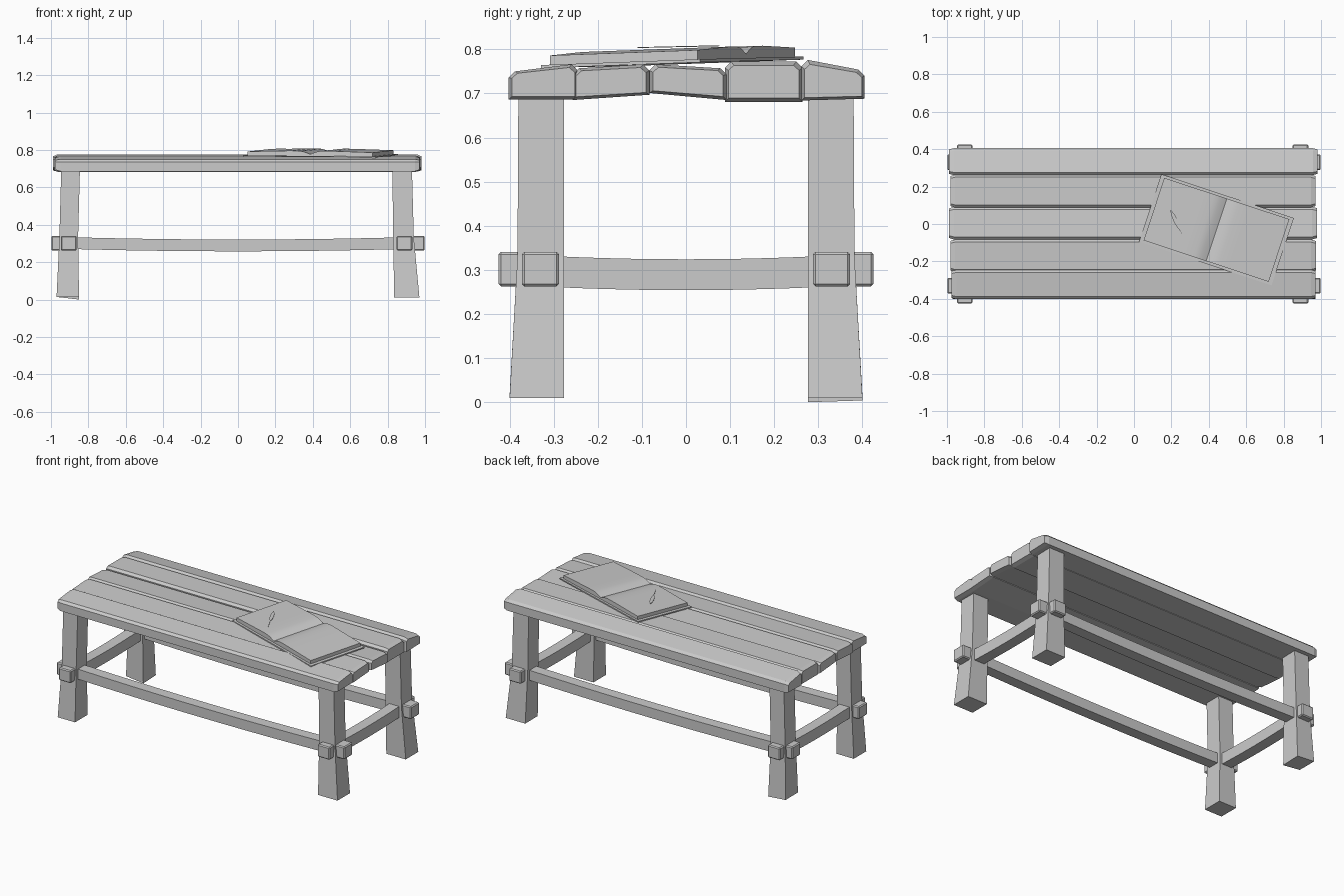
import bpy, bmesh, math
from mathutils import Matrix, Vector

cube = bpy.data.objects.get("Cube")
if cube:
    bpy.data.objects.remove(cube, do_unlink=True)

grey = bpy.data.materials.new("plain_grey")
grey.use_nodes = True
tone = (0.6, 0.6, 0.6, 1)
grey.diffuse_color = tone
grey.node_tree.nodes["Principled BSDF"].inputs["Base Color"].default_value = tone


def loft(name, rings, bevel=0.0, smooth=False):
    """Skin a row of equal-sized rings and cap both ends."""
    bm = bmesh.new()
    rows = [[bm.verts.new(p) for p in ring] for ring in rings]
    n = len(rows[0])
    for a, b in zip(rows, rows[1:]):
        for i in range(n):
            j = (i + 1) % n
            bm.faces.new((a[i], a[j], b[j], b[i]))
    bm.faces.new(rows[0])
    bm.faces.new(rows[-1])
    bmesh.ops.recalc_face_normals(bm, faces=bm.faces)
    mesh = bpy.data.meshes.new(name)
    bm.to_mesh(mesh)
    bm.free()
    mesh.materials.append(grey)
    obj = bpy.data.objects.new(name, mesh)
    bpy.context.collection.objects.link(obj)
    if bevel:
        mod = obj.modifiers.new("worn_edges", "BEVEL")
        mod.width = bevel
        mod.segments = 1
    if smooth:
        bpy.ops.object.select_all(action="DESELECT")
        obj.select_set(True)
        bpy.context.view_layer.objects.active = obj
        bpy.ops.object.shade_smooth_by_angle(angle=math.radians(30))
    return obj


# Table top: (name, y0, y1, bottom z0, bottom z1, top z0, top z1, x start, x end)
planks = [
    ("front_plank", -0.402, -0.245, 0.686, 0.686, 0.750, 0.766, -0.975, 0.970),
    ("front_middle_plank", -0.257, -0.083, 0.685, 0.697, 0.757, 0.766, -0.982, 0.972),
    ("middle_plank", -0.083, 0.092, 0.701, 0.685, 0.766, 0.757, -0.988, 0.978),
    ("back_middle_plank", 0.088, 0.264, 0.681, 0.681, 0.772, 0.772, -0.982, 0.970),
    ("back_plank", 0.262, 0.405, 0.684, 0.688, 0.776, 0.754, -0.990, 0.982),
]
for name, y0, y1, b0, b1, t0, t1, x0, x1 in planks:
    c = 0.014
    section = [(y0, b0), (y1, b1), (y1, t1 - c), (y1 - c, t1), (y0 + c, t0), (y0, t0 - c)]
    my, mz = (y0 + y1) / 2, (b0 + t1) / 2
    rings = []
    for x, k in ((x0, 0.82), (x0 + 0.025, 1), (0, 1), (x1 - 0.025, 1), (x1, 0.82)):
        rings.append([(x, my + (y - my) * (k + 1) / 2, mz + (z - mz) * k) for y, z in section])
    loft(name, rings)

# Legs flare outward below the stretchers
for side, sx in (("left", 1), ("right", -1)):
    for end, sy in (("front", -1), ("back", 1)):
        rings = []
        if sx > 0:
            spans = ((0.01, 0.835, 0.97), (0.33, 0.83, 0.94), (0.70, 0.825, 0.93))
        else:
            spans = ((0.014, 0.85, 0.97), (0.33, 0.855, 0.955), (0.70, 0.845, 0.945))
        for (z, xi, xo), yo in zip(spans, (0.40, 0.382, 0.38)):
            tilt = 0.01 if z < 0.1 and sx < 0 and sy > 0 else 0
            rings.append([(sx * xi, sy * 0.276, z - tilt * 1.4), (sx * xo, sy * 0.276, z),
                          (sx * xo, sy * yo, z), (sx * xi, sy * yo, z - tilt)])
        loft(f"{end}_{side}_leg", rings)


def stretcher(name, axis, offset, reach, width, low, high, sag):
    """Sagging bar with a blocky tenon at each end."""
    def ring(t, w, lo, hi):
        pts = [(-w, lo), (w, lo), (w, hi), (-w, hi)]
        return [(t, offset + p, z) if axis == "x" else (offset + p, t, z) for p, z in pts]
    steps = 12
    inner = reach - 0.05
    bar = []
    for i in range(steps + 1):
        s = 2 * i / steps - 1
        d = sag * (1 - s * s)
        bar.append(ring(s * inner, width, low - d, high - d))
    loft(name, bar)
    for tag, s in (("start", -1), ("end", 1)):
        loft(f"{name}_{tag}_tenon",
             [ring(s * (reach - 0.1), 0.042, 0.262, 0.341), ring(s * reach, 0.042, 0.262, 0.341)],
             bevel=0.006)


for end, sy in (("front", -1), ("back", 1)):
    stretcher(f"{end}_stretcher", "x", sy * 0.33, 0.998, 0.034, 0.272, 0.335, 0.014)
for side, sx in (("left", 0.89), ("right", -0.905)):
    stretcher(f"{side}_stretcher", "y", sx, 0.425, 0.034, 0.265, 0.335, 0.011)

# Open book, laid at an angle and following the slope of the planks
slope = Matrix(((1, 0, 0), (0, 1, 0), (-0.008, 0.035, 1))).to_4x4()
place = Matrix.Translation((0.441, -0.031, 0.767)) @ Matrix.Rotation(math.radians(-18.3), 4, "Z") @ slope


def put(obj):
    obj.data.transform(place)


def slab(u0, u1, v, z0, z1):
    return [[(u, -v, z0), (u, v, z0), (u, v, z1), (u, -v, z1)] for u in (u0, u1)]


put(loft("book_cover", slab(-0.373, 0.373, 0.19, 0.0, 0.007)))


def page_height(d):
    """Paper height at a distance from the spine."""
    rise = min(d / 0.07, 1)
    return 0.016 + 0.018 * math.sin(rise * math.pi / 2) - 0.006 * max(0, (d - 0.12) / 0.23)


for tag, s in (("right", -1), ("left", 1)):
    rings = []
    for d in (0, 0.01, 0.02, 0.035, 0.05, 0.07, 0.12, 0.18, 0.24, 0.30, 0.352):
        rings.append([(s * d, -0.176, 0.006), (s * d, 0.176, 0.006),
                      (s * d, 0.176, page_height(d)), (s * d, -0.176, page_height(d))])
    put(loft(f"{tag}_pages", rings, smooth=True))

# Thin feather lying on the right page
a, b = Vector((0.195, 0.075)), Vector((0.285, -0.11))
along = (b - a).normalized()
across = Vector((-along.y, along.x))
rings = []
for t, w in ((0, 0.001), (0.12, 0.008), (0.3, 0.012), (0.5, 0.008), (0.6, 0.0015), (1, 0.001)):
    m = a.lerp(b, t)
    z = 0.803 + 0.004 * (1 - t)
    p, q = m - across * w, m + across * w
    rings.append([(p.x, p.y, z), (q.x, q.y, z), (q.x, q.y, z + 0.002), (p.x, p.y, z + 0.002)])
loft("feather", rings)
